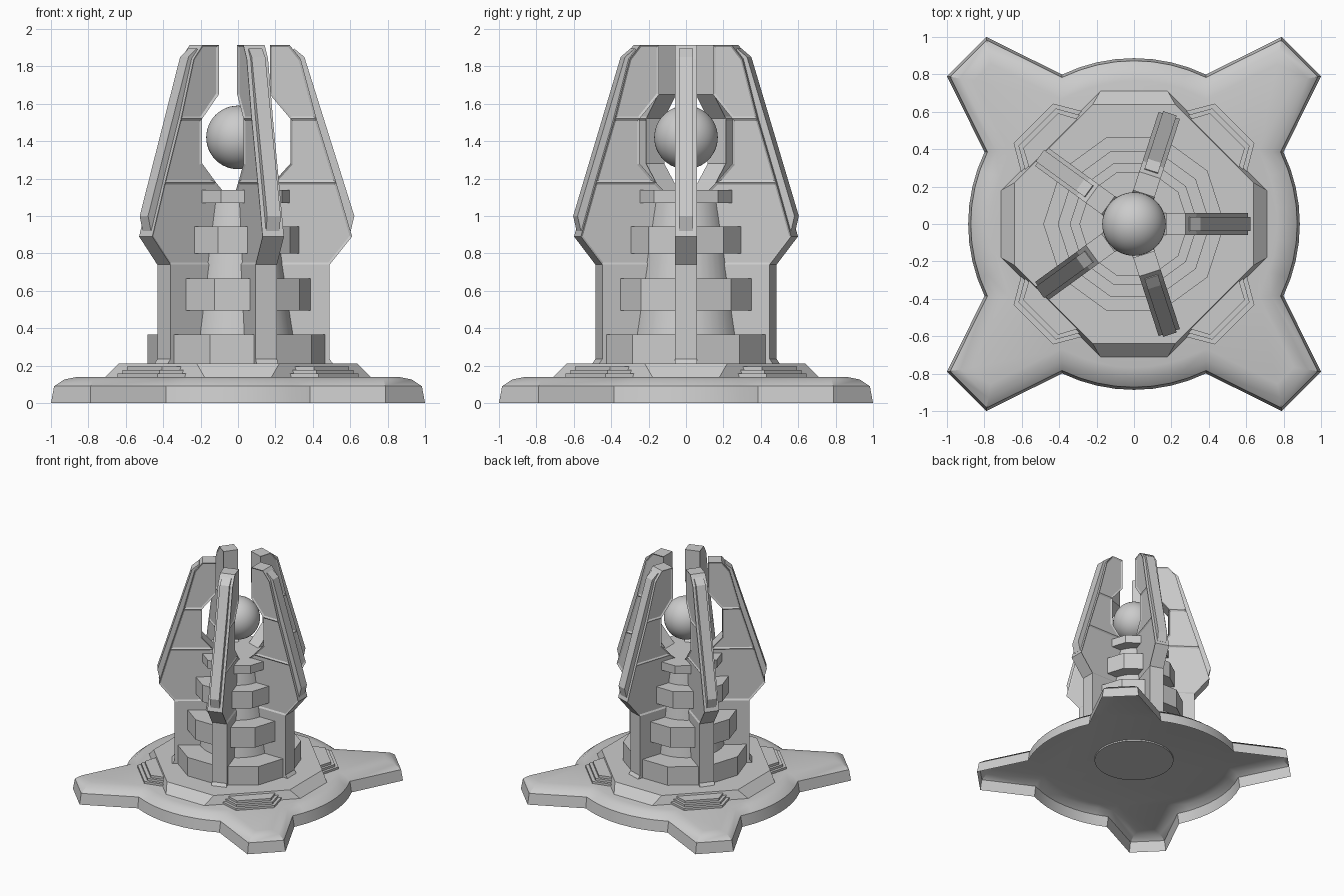
import bpy, bmesh
from math import sin, cos, pi, radians, atan2, hypot
from mathutils import Matrix

if "Cube" in bpy.data.objects:
    bpy.data.objects.remove(bpy.data.objects["Cube"])


def finish(bm, name):
    bmesh.ops.recalc_face_normals(bm, faces=bm.faces)
    me = bpy.data.meshes.new(name)
    bm.to_mesh(me)
    bm.free()
    ob = bpy.data.objects.new(name, me)
    bpy.context.collection.objects.link(ob)
    return ob


def loft(bm, layers, bottom=True):
    """Capped stack of (outline, z) layers with equal point counts."""
    rows = [[bm.verts.new((x, y, z)) for x, y in pts] for pts, z in layers]
    n = len(rows[0])
    for a, b in zip(rows, rows[1:]):
        for i in range(n):
            j = (i + 1) % n
            bm.faces.new((a[i], a[j], b[j], b[i]))
    if bottom:
        bm.faces.new(rows[0][::-1])
    return bm.faces.new(rows[-1])


def ngon(n, r):
    return [(r * cos(2 * pi * i / n), r * sin(2 * pi * i / n)) for i in range(n)]


def spin(pts, k, n):
    c, s = cos(2 * pi * k / n), sin(2 * pi * k / n)
    return [(x * c - y * s, x * s + y * c) for x, y in pts]


# Star-shaped base: hollow shell with four diagonal arms and a rounded rim
a0, rad = atan2(0.38, 0.79), hypot(0.38, 0.79)
quarter = [((rad + 0.01) * cos(a), (rad + 0.01) * sin(a))
           for a in (-a0 + 2 * a0 * i / 8 for i in range(9))]
quarter += [(1.0, 0.79), (0.79, 1.0)]
outline = [p for k in range(4) for p in spin(quarter, k, 4)]
bm = bmesh.new()
top = bm.faces.new([bm.verts.new((x, y, 0)) for x, y in outline])
for inset, rise in ((0.014, 0.09), (0.045, 0.036), (0.06, 0.014)):
    bm.normal_update()
    bmesh.ops.inset_individual(bm, faces=[top], thickness=inset, depth=rise,
                               use_even_offset=True)
base = finish(bm, "base")

# Round foot of the core, seen under the hollow base
bm = bmesh.new()
loft(bm, [(ngon(48, 0.32), 0.128), (ngon(48, 0.32), 0.145)])
finish(bm, "core_foot")


# Eight-sided plinth
def octagon(d, h):
    return [p for k in range(4) for p in spin([(d, -h), (d, h)], k, 4)]


bm = bmesh.new()
loft(bm, [(octagon(0.71, 0.18), 0.14), (octagon(0.64, 0.22), 0.21)], bottom=False)
finish(bm, "plinth")

# Three stacked steps on each diagonal
bm = bmesh.new()
for k in range(4):
    for d, z in ((0.0, 0.158), (0.027, 0.177), (0.054, 0.196)):
        step = [(0.59, -0.235 + d), (0.615, -0.235 + d), (0.76 - d, -0.15 + d / 3),
                (0.76 - d, 0.15 - d / 3), (0.615, 0.235 - d), (0.59, 0.235 - d)]
        pts = spin(spin(step, 1, 8), k, 4)
        loft(bm, [(pts, 0.14), (pts, z)], bottom=False)
finish(bm, "steps")

# Round tapered core with four ten-sided collars
bm = bmesh.new()
loft(bm, [(ngon(40, 0.325), 0.2), (ngon(40, 0.185), 1.13)])
core = finish(bm, "core")
bm = bmesh.new()
for r, z0, z1 in ((0.485, 0.2, 0.367), (0.408, 0.495, 0.665),
                  (0.343, 0.80, 0.943), (0.292, 1.07, 1.14)):
    loft(bm, [(ngon(10, r), z0), (ngon(10, r), z1)])
finish(bm, "collars")

# Floating ball
bm = bmesh.new()
bmesh.ops.create_uvsphere(bm, u_segments=48, v_segments=24, radius=0.17,
                          matrix=Matrix.Translation((0, 0, 1.42)))
ball = finish(bm, "ball")

# Pillar side profile as (radius, height), split into stacked panels
P = [(0.515, 0.2), (0.49, 0.235), (0.49, 0.74), (0.61, 0.89), (0.525, 1.18),
     (0.42, 1.52), (0.335, 1.84), (0.275, 1.915), (0.17, 1.915), (0.17, 1.65),
     (0.28, 1.52), (0.28, 1.28), (0.19, 1.18), (0.13, 1.12), (0.13, 0.74), (0.13, 0.2)]
PANELS = [(0, 1, 2, 14, 15), (2, 3, 4, 12, 13, 14), (4, 5, 10, 11, 12),
          (5, 6, 7, 8, 9, 10)]
RIDGE = [(0.56, 0.93), (0.603, 0.92), (0.622, 1.0), (0.355, 1.85), (0.30, 1.895), (0.27, 1.86)]


def pillar(bm):
    left, right = ([bm.verts.new((x, s * 0.06, z)) for x, z in P] for s in (1, -1))
    for i in range(len(P)):
        j = (i + 1) % len(P)
        bm.faces.new((right[i], right[j], left[j], left[i]))
    sides = []
    for n, panel in enumerate(PANELS):
        f = [bm.faces.new([right[i] for i in panel]),
             bm.faces.new([left[i] for i in reversed(panel)])]
        if n:
            sides += f
    bmesh.ops.recalc_face_normals(bm, faces=bm.faces)
    bmesh.ops.inset_individual(bm, faces=sides, thickness=0.012, depth=-0.008,
                               use_even_offset=True)


def ridge(bm):
    """Narrow raised strip along the sloping outer edge."""
    rows = [[bm.verts.new((x, s * 0.038, z)) for x, z in RIDGE] for s in (1, -1)]
    for i in range(len(RIDGE)):
        j = (i + 1) % len(RIDGE)
        bm.faces.new((rows[0][i], rows[0][j], rows[1][j], rows[1][i]))
    bm.faces.new(rows[0])
    bm.faces.new(rows[1][::-1])


# Five pillars around the core
for k in range(5):
    bm = bmesh.new()
    pillar(bm)
    ridge(bm)
    bmesh.ops.rotate(bm, verts=bm.verts, matrix=Matrix.Rotation(radians(72 * k), 3, "Z"))
    finish(bm, f"pillar_{k + 1}")

# Smooth shading on the rounded parts only
for ob in (ball, base, core):
    bpy.ops.object.select_all(action="DESELECT")
    bpy.context.view_layer.objects.active = ob
    ob.select_set(True)
    bpy.ops.object.shade_smooth_by_angle(angle=radians(35))
